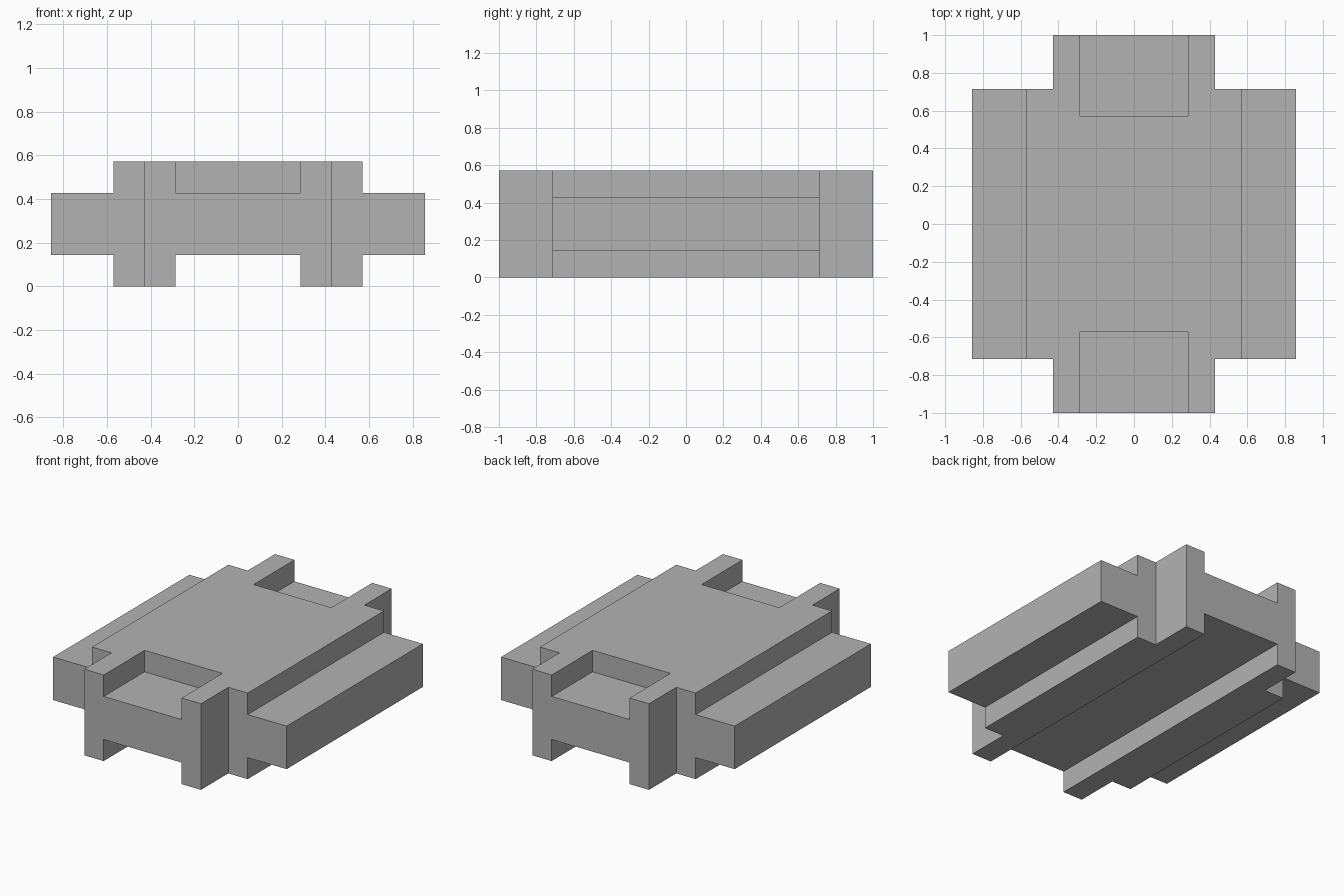
import bpy
import bmesh
from mathutils import Vector

cube = bpy.data.objects.get("Cube")
if cube:
    bpy.data.objects.remove(cube, do_unlink=True)

U = 1 / 7  # the design sits on a grid of sevenths

grey = bpy.data.materials.new("plain grey")
grey.use_nodes = True
colour = (0.45, 0.45, 0.45, 1)
grey.diffuse_color = colour
grey.node_tree.nodes["Principled BSDF"].inputs["Base Color"].default_value = colour


def extrude_profile(name, half, y0, y1):
    """Mirror a right-hand (x, z) profile and extrude it along y."""
    points = half + [(-x, z) for x, z in reversed(half)]
    bm = bmesh.new()
    face = bm.faces.new([bm.verts.new((x * U, y0 * U, z * U)) for x, z in points])
    result = bmesh.ops.extrude_face_region(bm, geom=[face])
    moved = [v for v in result["geom"] if isinstance(v, bmesh.types.BMVert)]
    bmesh.ops.translate(bm, verts=moved, vec=Vector((0, (y1 - y0) * U, 0)))
    bmesh.ops.recalc_face_normals(bm, faces=bm.faces)
    mesh = bpy.data.meshes.new(name)
    bm.to_mesh(mesh)
    bm.free()
    mesh.materials.append(grey)
    obj = bpy.data.objects.new(name, mesh)
    bpy.context.collection.objects.link(obj)
    return obj


def combine(target, tool, operation):
    """Apply a boolean and remove the tool object."""
    mod = target.modifiers.new(operation.lower(), "BOOLEAN")
    mod.operation = operation
    mod.solver = "EXACT"
    mod.object = tool
    bpy.context.view_layer.objects.active = target
    bpy.ops.object.modifier_apply(modifier=mod.name)
    bpy.data.objects.remove(tool, do_unlink=True)


# Main block: stepped sides and a channel underneath
body = extrude_profile(
    "body", [(2, 1), (2, 0), (4, 0), (4, 1), (6, 1), (6, 3), (4, 3), (4, 4)], -5, 5)

# Narrower core that sticks out at both ends
core = extrude_profile("end_core", [(2, 1), (2, 0), (3, 0), (3, 4)], -7, 7)
combine(body, core, "UNION")

# Shallow recess in the top of each end
for side in (-1, 1):
    recess = extrude_profile("recess_cutter", [(2, 3), (2, 5)], side * 4, side * 8)
    recess.hide_render = True
    combine(body, recess, "DIFFERENCE")
